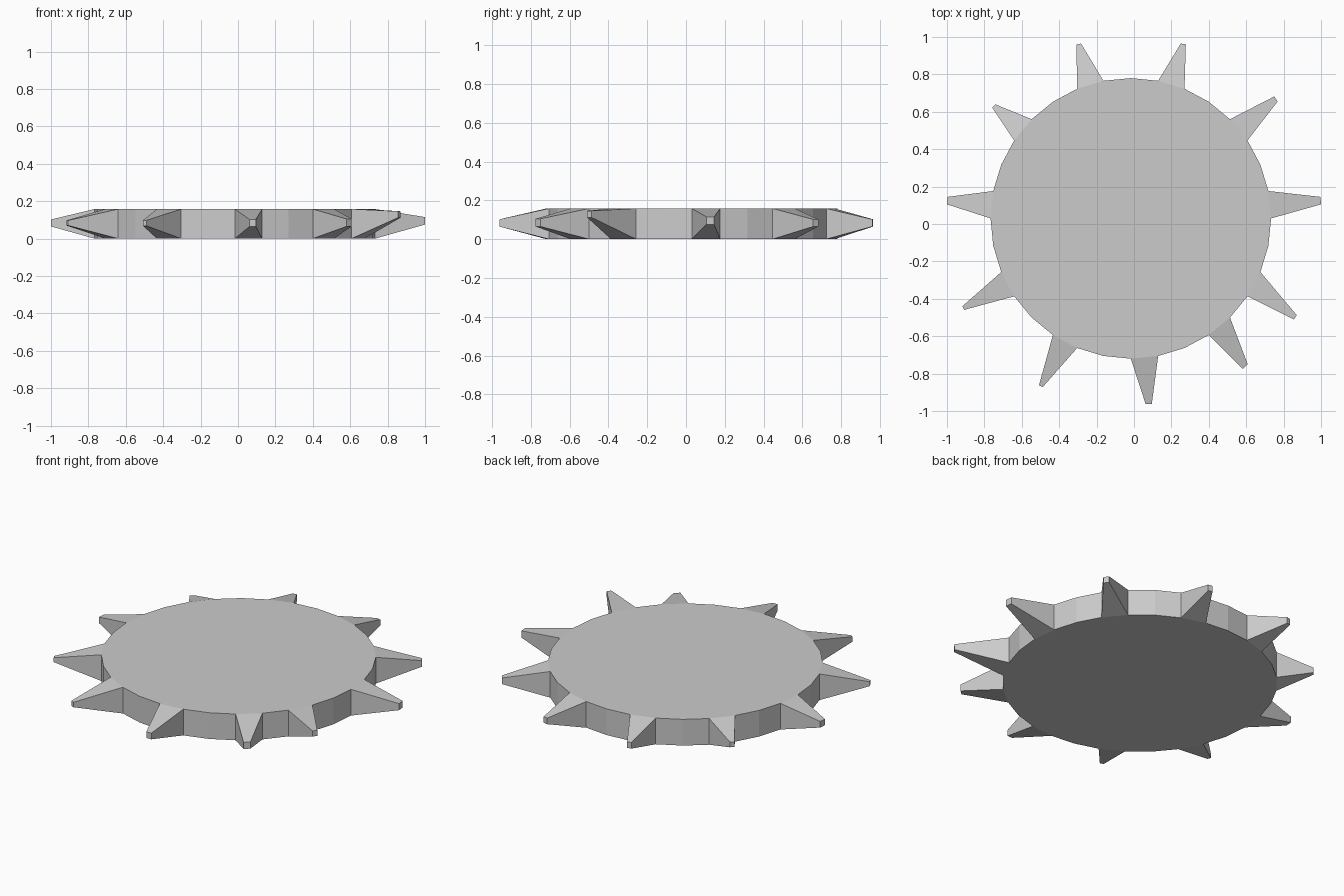
import bpy, bmesh
from math import cos, sin, tau

if "Cube" in bpy.data.objects:
    bpy.data.objects.remove(bpy.data.objects["Cube"])

SIDES, RADIUS, HEIGHT = 32, 0.75, 0.158
CX, CY = -0.017, 0.03

# Spikes: disc side index, tip edge start (x, y), tip edge end (x, y), tip z low, high
SPIKES = [
    (0, (1.0, 0.105), (0.997, 0.145), 0.075, 0.115),
    (3, (0.768, 0.655), (0.75, 0.682), 0.065, 0.102),
    (6, (0.277, 0.960), (0.25, 0.965), 0.065, 0.102),
    (9, (-0.283, 0.965), (-0.308, 0.960), 0.065, 0.102),
    (12, (-0.742, 0.640), (-0.758, 0.622), 0.067, 0.098),
    (15, (-0.997, 0.145), (-1.0, 0.105), 0.065, 0.102),
    (18, (-0.918, -0.440), (-0.908, -0.459), 0.070, 0.097),
    (21, (-0.508, -0.862), (-0.488, -0.872), 0.068, 0.098),
    (24, (0.062, -0.962), (0.095, -0.962), 0.065, 0.102),
    (27, (0.580, -0.775), (0.608, -0.750), 0.065, 0.105),
    (29, (0.855, -0.510), (0.870, -0.487), 0.112, 0.146),
]

bm = bmesh.new()


def ring(z):
    return [bm.verts.new((CX + RADIUS * cos(tau * i / SIDES),
                          CY + RADIUS * sin(tau * i / SIDES), z))
            for i in range(SIDES)]


# Flat 32-sided disc
low, high = ring(0), ring(HEIGHT)
bm.faces.new(low[::-1])
bm.faces.new(high)
spikes = {s[0]: s[1:] for s in SPIKES}

for i in range(SIDES):
    j = (i + 1) % SIDES
    base = [low[i], low[j], high[j], high[i]]
    if i not in spikes:
        bm.faces.new(base)
        continue
    # Tapered spike growing out of this side
    a, b, z0, z1 = spikes[i]
    tip = [bm.verts.new((*p, z)) for p, z in ((a, z0), (b, z0), (b, z1), (a, z1))]
    for k in range(4):
        n = (k + 1) % 4
        bm.faces.new((base[k], base[n], tip[n], tip[k]))
    bm.faces.new(tip)

bmesh.ops.recalc_face_normals(bm, faces=bm.faces)
mesh = bpy.data.meshes.new("spiked_disc")
bm.to_mesh(mesh)
bm.free()
bpy.context.collection.objects.link(bpy.data.objects.new("spiked_disc", mesh))
